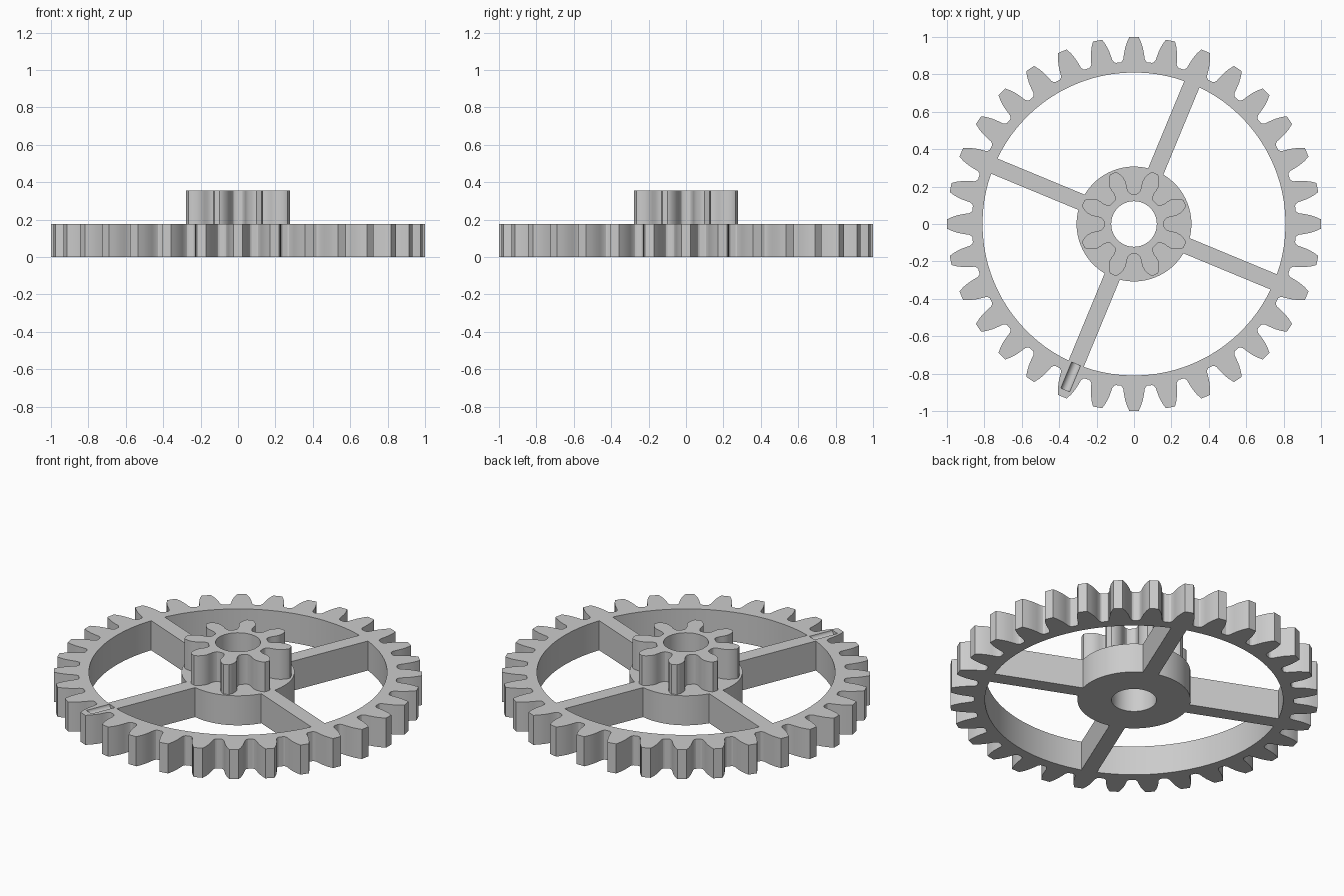
import bpy
import bmesh
from math import pi, sin, cos, asin, radians
from mathutils import Matrix

if "Cube" in bpy.data.objects:
    bpy.data.objects.remove(bpy.data.objects["Cube"], do_unlink=True)

WHEEL_TOP, PINION_TOP = 0.177, 0.355
BORE, HUB, RIM_INNER = 0.122, 0.307, 0.81
SPOKE_HALF = 0.044
SPOKE_ANGLE = radians(67.5)

grey = bpy.data.materials.new("plain grey")
grey.use_nodes = True
colour = (0.6, 0.6, 0.6, 1)
grey.diffuse_color = colour
grey.node_tree.nodes["Principled BSDF"].inputs["Base Color"].default_value = colour


def polar(r, a):
    return (r * cos(a), r * sin(a))


def arc(r, start, end, steps):
    return [polar(r, start + (end - start) * i / steps) for i in range(steps + 1)]


def circle(r, steps):
    return arc(r, 0, 2 * pi, steps)[:-1]


def gear_outline(teeth, flank, phase=0):
    """Repeat one tooth; flank lists (radius, half angle) from root to tip."""
    points = []
    for t in range(teeth):
        mid = phase + 2 * pi * t / teeth
        points += [polar(r, mid - a) for r, a in flank]
        points += [polar(r, mid + a) for r, a in reversed(flank)]
    return points


def window(start):
    """Opening between two neighbouring spokes."""
    inner, outer = asin(SPOKE_HALF / HUB), asin(SPOKE_HALF / RIM_INNER)
    end = start + pi / 2
    return (arc(RIM_INNER, start + outer, end - outer, 24)
            + arc(HUB, end - inner, start + inner, 16))


def plate(name, loops, bottom, top):
    """Fill an outline with holes and extrude it upwards."""
    bm = bmesh.new()
    edges = []
    for loop in loops:
        verts = [bm.verts.new((x, y, bottom)) for x, y in loop]
        edges += [bm.edges.new((v, verts[i - 1])) for i, v in enumerate(verts)]
    bmesh.ops.triangle_fill(bm, edges=edges, use_beauty=True)
    result = bmesh.ops.extrude_face_region(bm, geom=bm.faces[:], use_keep_orig=True)
    raised = [g for g in result["geom"] if isinstance(g, bmesh.types.BMVert)]
    bmesh.ops.translate(bm, verts=raised, vec=(0, 0, top - bottom))
    bmesh.ops.recalc_face_normals(bm, faces=bm.faces)
    return add_object(name, bm)


def add_object(name, bm):
    mesh = bpy.data.meshes.new(name)
    bm.to_mesh(mesh)
    bm.free()
    mesh.materials.append(grey)
    obj = bpy.data.objects.new(name, mesh)
    bpy.context.collection.objects.link(obj)
    return obj


def activate(obj):
    bpy.ops.object.select_all(action='DESELECT')
    obj.select_set(True)
    bpy.context.view_layer.objects.active = obj


# Large spoked wheel: toothed rim, four spokes, hub and bore in one piece
wheel_flank = [(0.867, 0.083), (0.871, 0.074), (0.884, 0.065), (0.91, 0.059),
               (0.941, 0.051), (0.972, 0.039), (1.0, 0.025)]
windows = [window(SPOKE_ANGLE + k * pi / 2) for k in range(4)]
wheel = plate("spoked_gear_wheel",
              [gear_outline(32, wheel_flank), circle(BORE, 48)] + windows,
              0, WHEEL_TOP)

# Small pinion standing on the hub
pinion_flank = [(0.162, 0.3), (0.167, 0.25), (0.178, 0.215), (0.195, 0.196),
                (0.215, 0.198), (0.235, 0.192), (0.255, 0.165),
                (0.275, 0.12), (0.288, 0.08), (0.294, 0.05)]
pinion = plate("pinion", [gear_outline(8, pinion_flank, pi / 8), circle(BORE, 48)],
               WHEEL_TOP, PINION_TOP)

# Round marker groove cut into the rim at the end of one spoke
bm = bmesh.new()
bmesh.ops.create_cone(bm, cap_ends=True, segments=32, radius1=0.026, radius2=0.026,
                      depth=0.15)
bm.transform(Matrix.Rotation(SPOKE_ANGLE + pi, 4, 'Z')
             @ Matrix.Translation((0.885, 0, WHEEL_TOP + 0.001))
             @ Matrix.Rotation(pi / 2, 4, 'Y'))
cutter = add_object("groove_cutter", bm)
cutter.hide_render = True
cut = wheel.modifiers.new("marker groove", 'BOOLEAN')
cut.operation = 'DIFFERENCE'
cut.solver = 'EXACT'
cut.object = cutter
activate(wheel)
bpy.ops.object.modifier_apply(modifier=cut.name)
bpy.data.objects.remove(cutter, do_unlink=True)

for obj in (wheel, pinion):
    activate(obj)
    bpy.ops.object.shade_smooth_by_angle(angle=radians(25))
